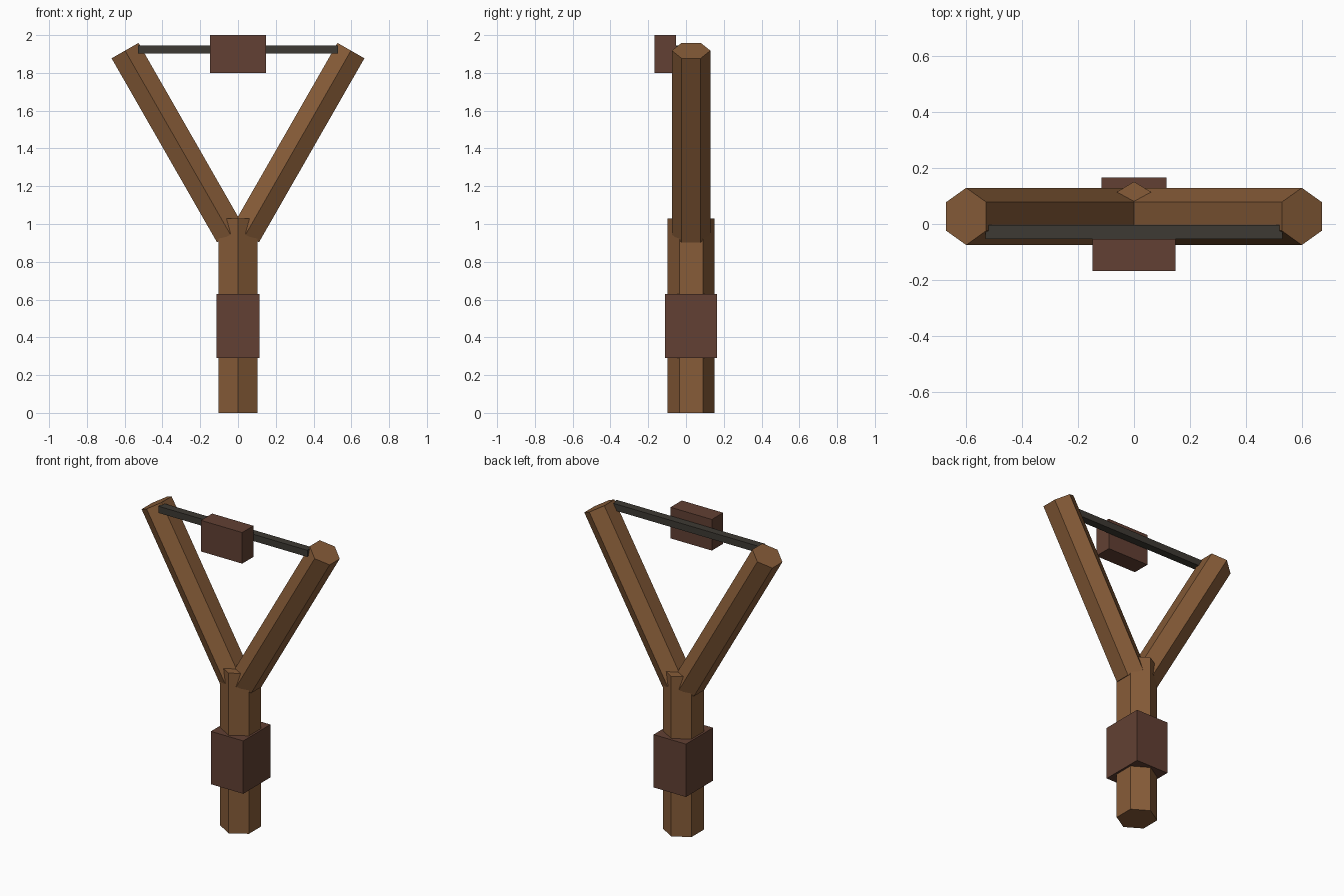
import bpy, bmesh, math
from mathutils import Matrix, Vector

if "Cube" in bpy.data.objects:
    bpy.data.objects.remove(bpy.data.objects["Cube"])


def material(name, rgb):
    m = bpy.data.materials.new(name)
    m.diffuse_color = (*rgb, 1.0)
    m.use_nodes = True
    m.node_tree.nodes["Principled BSDF"].inputs["Base Color"].default_value = m.diffuse_color
    return m


WOOD = material("brown wood", (0.242, 0.107, 0.040))
LEATHER = material("dark leather", (0.122, 0.051, 0.033))
RUBBER = material("black rubber", (0.048, 0.042, 0.033))


def add_object(name, bm, mat):
    bmesh.ops.recalc_face_normals(bm, faces=bm.faces)
    mesh = bpy.data.meshes.new(name)
    bm.to_mesh(mesh)
    bm.free()
    mesh.materials.append(mat)
    obj = bpy.data.objects.new(name, mesh)
    bpy.context.collection.objects.link(obj)
    return obj


def hex_bar(name, start, end, half_x, half_y, mat):
    """Six-sided bar in the xz plane, with sharp edges facing front and back."""
    a, b = Vector(start), Vector(end)
    d = b - a
    bm = bmesh.new()
    bmesh.ops.create_cone(bm, cap_ends=True, segments=6,
                          radius1=1, radius2=1, depth=d.length)
    # force corners onto +-y, flats onto +-x
    for v in bm.verts:
        v.co.z = math.copysign(d.length / 2, v.co.z)
    xs = max(abs(v.co.x) for v in bm.verts)
    if xs > 0.95:
        bmesh.ops.rotate(bm, verts=bm.verts, matrix=Matrix.Rotation(math.pi / 6, 3, 'Z'))
    bmesh.ops.scale(bm, verts=bm.verts,
                    vec=(half_x / math.cos(math.pi / 6), half_y, 1))
    rot = Matrix.Rotation(math.atan2(d.x, d.z), 4, 'Y')
    bmesh.ops.transform(bm, verts=bm.verts,
                        matrix=Matrix.Translation((a + b) / 2) @ rot)
    return add_object(name, bm, mat)


def box(name, lo, hi, mat):
    lo, hi = Vector(lo), Vector(hi)
    bm = bmesh.new()
    bmesh.ops.create_cube(bm, size=1)
    bmesh.ops.scale(bm, verts=bm.verts, vec=hi - lo)
    bmesh.ops.translate(bm, verts=bm.verts, vec=(lo + hi) / 2)
    return add_object(name, bm, mat)


Y = 0.027  # depth of the wooden frame's centre line

# Handle and its grip
hex_bar("handle", (0, Y, 0), (0, Y, 1.03), 0.102, 0.124, WOOD)
box("grip_wrap", (-0.115, Y - 0.138, 0.29), (0.115, Y + 0.138, 0.63), LEATHER)

# Two fork arms leaning out at 30 degrees
for side, s in (("left", -1), ("right", 1)):
    hex_bar(side + "_fork_arm", (s * 0.04, Y, 0.944), (s * 0.598, Y, 1.918),
            0.082, 0.102, WOOD)

# Elastic band and pouch
box("elastic_band", (-0.53, -0.053, 1.902), (0.53, -0.003, 1.945), RUBBER)
box("pouch", (-0.147, -0.167, 1.80), (0.147, -0.053, 2.0), LEATHER)
